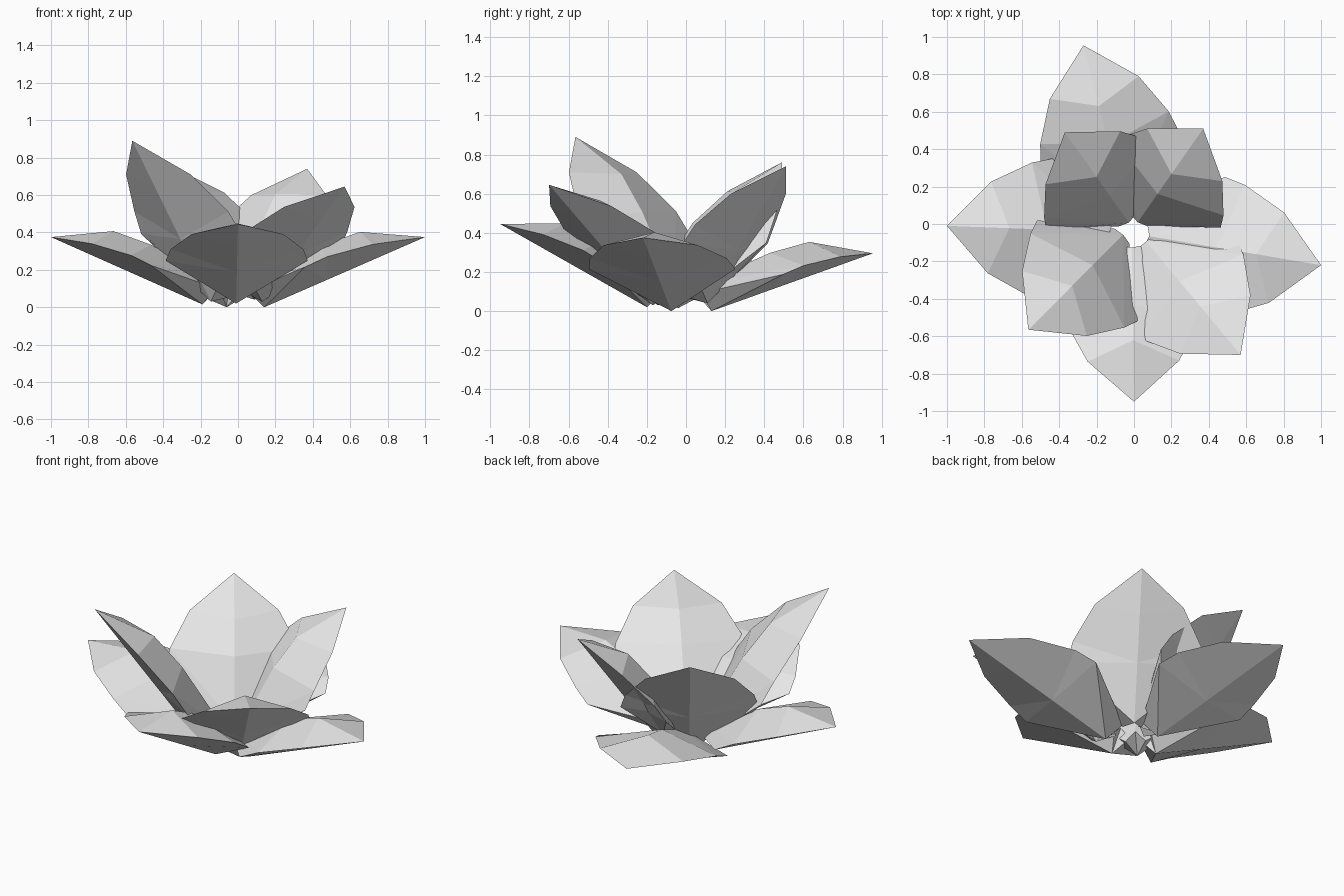
import bpy
import bmesh
from mathutils import Vector

cube = bpy.data.objects.get("Cube")
if cube:
    bpy.data.objects.remove(cube, do_unlink=True)

# One pale material for the whole flower
pale = bpy.data.materials.new("pale_grey")
pale.use_nodes = True
pale.diffuse_color = (0.8, 0.8, 0.8, 1)
pale.node_tree.nodes["Principled BSDF"].inputs["Base Color"].default_value = (0.8, 0.8, 0.8, 1)

# Petal sections as (fraction of length, height above the keel)
KEEL = [(0, 0), (0.39, 0), (0.7, 0)]
CREST = [(0.0, 0.15), (0.43, 0.18), (0.67, 0.165)]
# Rim as (fraction of length, half width, height above the keel)
RIM = [(-0.04, 0.055, 0.11), (0.365, 0.38, 0.085), (0.50, 0.355, 0.09), (0.75, 0.245, 0.06)]


def petal(name, base, tip):
    """Thick faceted petal: keeled underside, bulging upper side."""
    base, tip = Vector(base), Vector(tip)
    along = tip - base
    axis = along.normalized()
    side = Vector((0, 0, 1)).cross(axis).normalized()
    up = axis.cross(side)

    bm = bmesh.new()

    def point(t, w, h):
        return bm.verts.new(base + along * t + side * w + up * h)

    keel = [point(t, 0, h) for t, h in KEEL]
    crest = [point(t, 0, h) for t, h in CREST]
    end = point(1, 0, 0)
    rims = [[point(t, s * w, h) for t, w, h in RIM] for s in (1, -1)]

    for root, low, high, shoulder in rims:
        # Underside
        bm.faces.new((keel[0], low, root))
        bm.faces.new((keel[0], keel[1], low))
        bm.faces.new((keel[1], keel[2], shoulder, high))
        bm.faces.new((keel[1], high, low))
        bm.faces.new((keel[2], end, shoulder))
        # Upper side
        bm.faces.new((crest[0], root, low, high))
        bm.faces.new((crest[0], high, crest[1]))
        bm.faces.new((crest[1], high, shoulder, crest[2]))
        bm.faces.new((crest[2], shoulder, end))
        # Root cap
        bm.faces.new((keel[0], root, crest[0]))

    bmesh.ops.recalc_face_normals(bm, faces=bm.faces)
    mesh = bpy.data.meshes.new(name)
    bm.to_mesh(mesh)
    bm.free()
    mesh.materials.append(pale)
    bpy.context.collection.objects.link(bpy.data.objects.new(name, mesh))


# Low, spreading outer ring
petal("outer_petal_front", (-0.01, -0.2, 0.02), (0, -0.95, 0.445))
petal("outer_petal_back", (-0.06, 0.13, 0.0), (-0.27, 0.955, 0.295))
petal("outer_petal_left", (0.14, -0.075, 0.0), (1.0, -0.22, 0.375))
petal("outer_petal_right", (-0.19, -0.04, 0.015), (-1.0, -0.01, 0.375))

# Steeper inner ring
petal("inner_petal_front_right", (-0.145, -0.145, 0.03), (-0.565, -0.565, 0.89))
petal("inner_petal_front_left", (0.13, -0.17, 0.03), (0.57, -0.70, 0.645))
petal("inner_petal_back_left", (0.09, 0.11, 0.04), (0.37, 0.51, 0.74))
petal("inner_petal_back_right", (-0.1, 0.11, 0.04), (-0.37, 0.49, 0.76))
